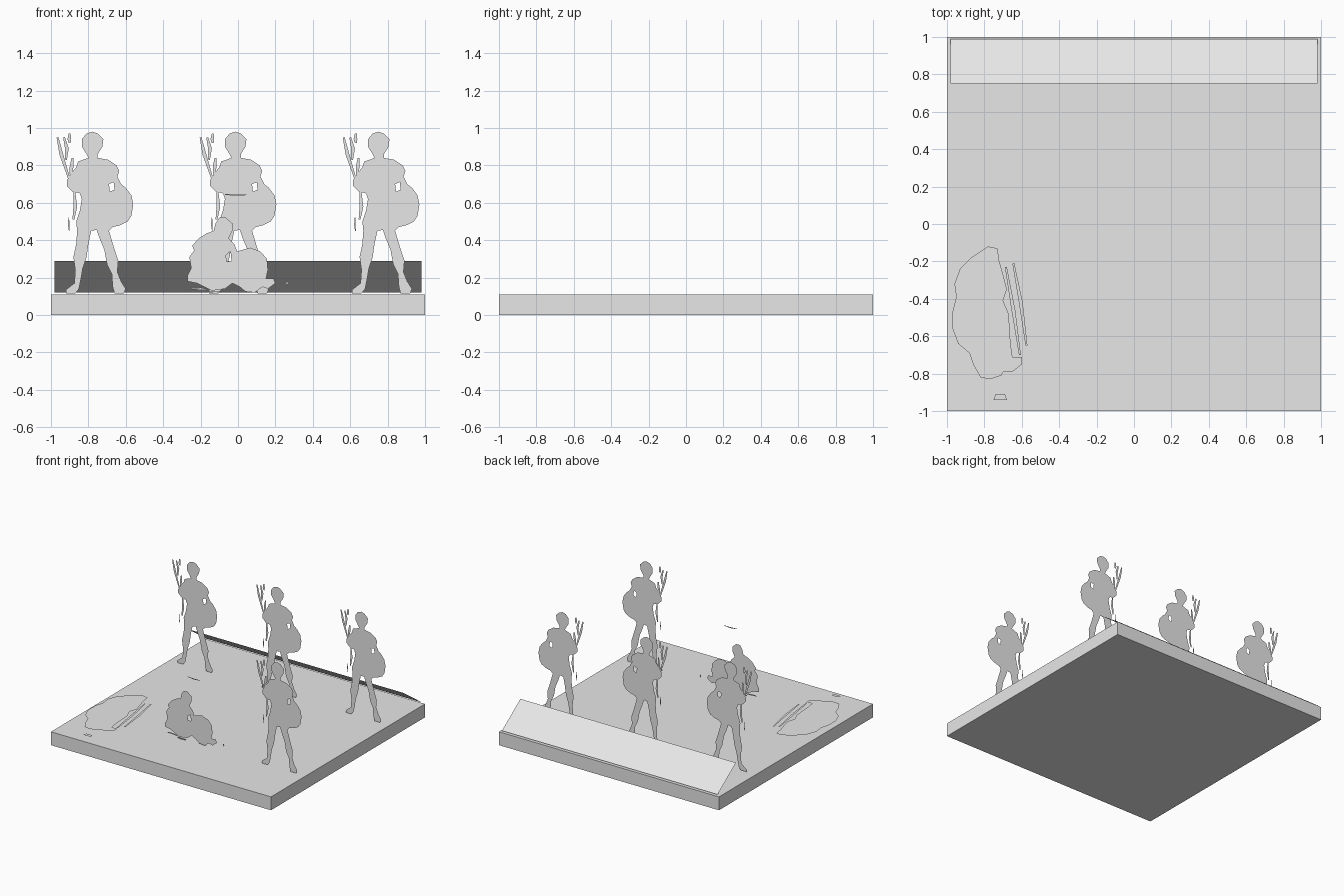
import bpy, bmesh, math
from mathutils import Vector
from mathutils.geometry import tessellate_polygon

if "Cube" in bpy.data.objects:
    bpy.data.objects.remove(bpy.data.objects["Cube"])

grey = bpy.data.materials.new("plain_grey")
grey.diffuse_color = (0.8, 0.8, 0.8, 1)
grey.use_nodes = True
grey.node_tree.nodes["Principled BSDF"].inputs["Base Color"].default_value = grey.diffuse_color


def strip(path, w):
    """Thin tapering ribbon outline along a path, wide in the middle."""
    left, right = [], []
    for i, p in enumerate(path):
        a, b = Vector(path[max(i - 1, 0)]), Vector(path[min(i + 1, len(path) - 1)])
        d = (b - a).normalized()
        h = w / 2 * (0.5 if i in (0, len(path) - 1) else 1)
        n = Vector((-d.y, d.x)) * h
        left.append(tuple(Vector(p) + n))
        right.append(tuple(Vector(p) - n))
    return left + right[::-1]


def cutout_mesh(name, shapes, upright=True):
    """Flat sheet; each shape is a list of loops, the outline first, then holes."""
    bm = bmesh.new()
    want = Vector((0, -1, 0)) if upright else Vector((0, 0, 1))
    for loops in shapes:
        flat = [[Vector((x, y, 0)) for x, y in loop] for loop in loops]
        verts = [bm.verts.new((p.x, 0, p.y) if upright else p) for l in flat for p in l]
        for tri in tessellate_polygon(flat):
            f = bm.faces.new([verts[i] for i in tri])
            f.normal_update()
            if f.normal.dot(want) < 0:
                f.normal_flip()
    me = bpy.data.meshes.new(name)
    bm.to_mesh(me)
    bm.free()
    me.materials.append(grey)
    return me


def place(name, me, loc):
    ob = bpy.data.objects.new(name, me)
    ob.location = loc
    bpy.context.collection.objects.link(ob)
    return ob


# Square base slab
bpy.ops.mesh.primitive_cube_add(size=1, location=(0, 0, 0.055))
base = bpy.context.object
base.name = "base_slab"
base.scale = (2, 2, 0.11)
base.data.materials.append(grey)

# Sloping sheet along the rear edge
ramp = bpy.data.meshes.new("rear_ramp")
ramp.from_pydata([(-.98, .75, .29), (.98, .75, .29), (.98, .99, .12), (-.98, .99, .12)],
                 [], [(0, 1, 2, 3)])
ramp.materials.append(grey)
place("rear_ramp", ramp, (0, 0, 0))

# Standing guard: head, round shield on the right, legs apart
guard_outline = [
    (-.03, .97), (0, .98), (.03, .97), (.06, .94), (.055, .90), (.03, .86), (.03, .84),
    (.085, .83), (.13, .80), (.145, .77), (.135, .74), (.155, .70), (.18, .68), (.21, .64),
    (.22, .59), (.21, .53), (.19, .50), (.15, .48), (.11, .47), (.09, .45), (.105, .40),
    (.12, .35), (.14, .29), (.135, .23), (.155, .18), (.18, .14), (.17, .115), (.12, .115),
    (.11, .15), (.105, .22), (.08, .27), (.065, .35), (.04, .41), (.025, .455), (-.005, .45),
    (-.02, .38), (-.03, .31), (-.05, .25), (-.06, .19), (-.07, .14), (-.09, .115),
    (-.14, .115), (-.14, .135), (-.095, .17), (-.09, .24), (-.10, .31), (-.085, .38),
    (-.08, .45), (-.085, .50), (-.065, .56), (-.055, .62), (-.065, .65), (-.105, .66),
    (-.135, .69), (-.135, .72), (-.11, .76), (-.085, .79), (-.075, .82), (-.02, .84),
    (-.03, .86), (-.055, .90), (-.055, .94)]
arm_gap = [(.09, .70), (.115, .71), (.12, .67), (.095, .66)]
spears = [strip(p, .02) for p in (
    [(-.185, .95), (-.165, .86), (-.12, .72)],
    [(-.15, .95), (-.135, .89), (-.14, .83)],
    [(-.105, .84), (-.11, .79), (-.115, .75)],
    [(-.12, .97), (-.122, .94), (-.12, .92)],
    [(-.095, .66), (-.09, .58), (-.10, .51)])]
spears.append(strip([(-.125, .52), (-.125, .48), (-.122, .45)], .008))
guard = cutout_mesh("guard", [[guard_outline, arm_gap]] + [[s] for s in spears])
spots = {"rear_left": (-.78, .53), "rear_middle": (-.015, .53),
         "rear_right": (.75, .53), "front_right": (.75, -.56)}
for spot, (x, y) in spots.items():
    place("guard_" + spot, guard, (x, y, 0))

# Crouching figure with its shield resting on the ground
crouch_outline = [
    (-.10, .52), (-.065, .52), (-.03, .49), (-.03, .45), (-.05, .41), (-.02, .38),
    (-.005, .34), (.065, .36), (.12, .34), (.155, .30), (.16, .24), (.15, .195),
    (.19, .195), (.20, .17), (.16, .14), (.13, .15), (.09, .12), (.04, .125), (.01, .15),
    (-.03, .17), (-.07, .14), (-.14, .13), (-.18, .15), (-.22, .17), (-.27, .18),
    (-.27, .21), (-.25, .25), (-.26, .31), (-.235, .345), (-.245, .37), (-.21, .41),
    (-.17, .435), (-.13, .45), (-.12, .49)]
knee_gap = [(-.065, .32), (-.04, .34), (-.035, .29), (-.06, .285)]
crouch_bits = [strip(p, w) for p, w in (
    ([(-.25, .14), (-.20, .14), (-.16, .135)], .012),
    ([(-.16, .122), (-.12, .12), (-.08, .122)], .01),
    ([(.26, .18), (.263, .17), (.26, .16)], .012),
    ([(-.07, .645), (-.01, .64), (.045, .643)], .008))]
crouch = cutout_mesh("crouching_figure",
                     [[crouch_outline, knee_gap]] + [[b] for b in crouch_bits])
place("crouching_figure", crouch, (0, -.56, 0))

# Figure lying flat on the base, with its spears alongside
lying_outline = [
    (-.78, -.12), (-.73, -.13), (-.72, -.20), (-.70, -.27), (-.68, -.35), (-.70, -.41),
    (-.67, -.48), (-.66, -.64), (-.65, -.71), (-.60, -.71), (-.60, -.75), (-.65, -.79),
    (-.70, -.79), (-.71, -.81), (-.77, -.83), (-.82, -.82), (-.86, -.75), (-.88, -.69),
    (-.94, -.64), (-.97, -.56), (-.97, -.47), (-.95, -.39), (-.96, -.32), (-.93, -.24),
    (-.87, -.18)]
lying_bits = [strip(p, .02) for p in (
    [(-.685, -.23), (-.645, -.46), (-.61, -.70)],
    [(-.645, -.21), (-.605, -.42), (-.575, -.65)])]
lying_bits.append([(-.75, -.94), (-.74, -.91), (-.69, -.91), (-.68, -.94)])
lying = cutout_mesh("lying_figure", [[lying_outline]] + [[b] for b in lying_bits], False)
place("lying_figure", lying, (0, 0, .13))
